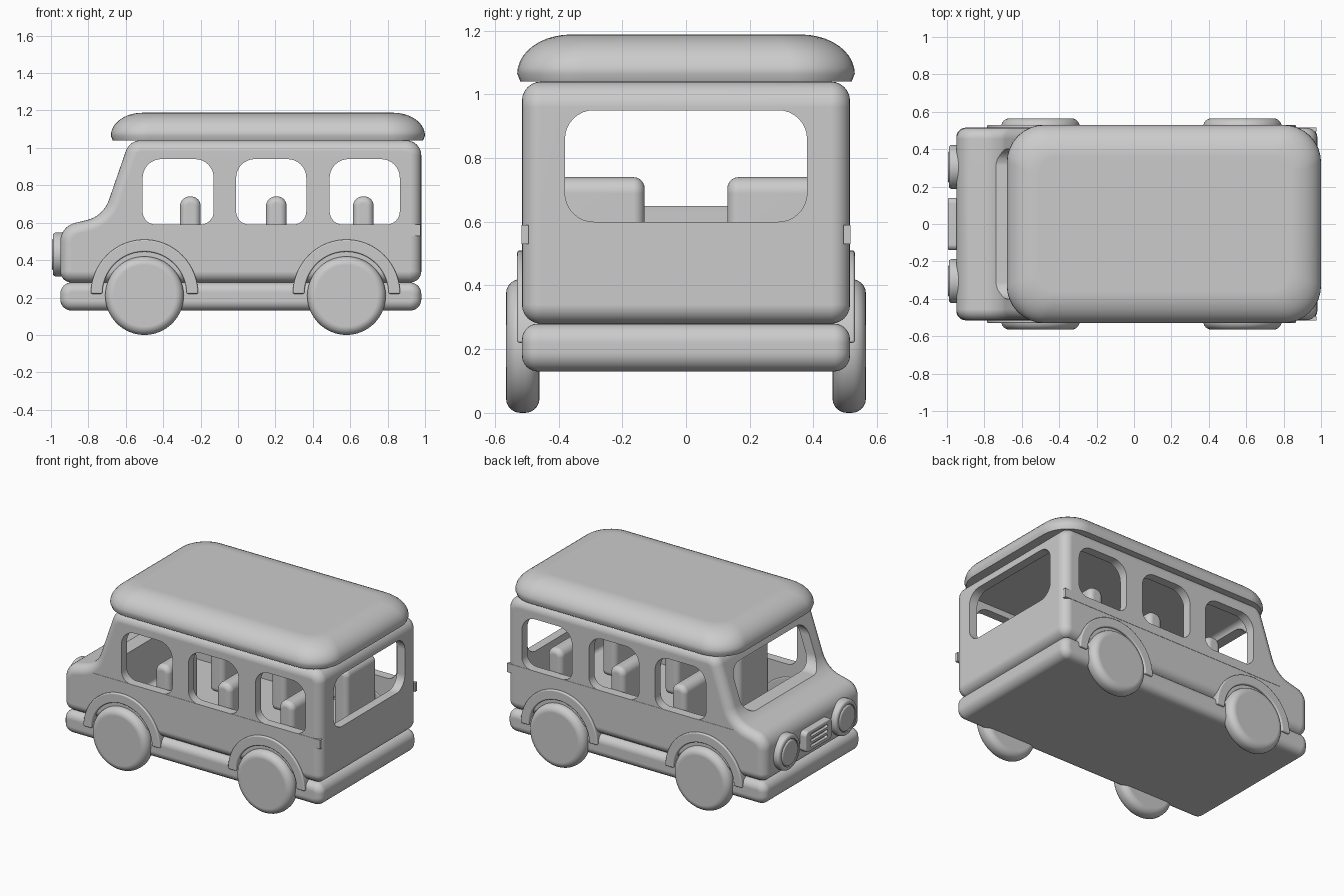
import bpy, bmesh, math
from mathutils import Vector

if "Cube" in bpy.data.objects:
    bpy.data.objects.remove(bpy.data.objects["Cube"])

grey = bpy.data.materials.new("plain grey")
grey.use_nodes = True
grey.diffuse_color = (0.6, 0.6, 0.6, 1)
grey.node_tree.nodes["Principled BSDF"].inputs["Base Color"].default_value = (0.6, 0.6, 0.6, 1)

# Maps profile (u, v) and depth w to space, by extrusion axis
PLACE = {"x": lambda u, v, w: (w, u, v),
         "y": lambda u, v, w: (u, w, v),
         "z": lambda u, v, w: (u, v, w)}


def fillet(corners, steps=8):
    """Round each (u, v, cut) corner with a circular arc."""
    out = []
    for i, (u, v, cut) in enumerate(corners):
        p = Vector((u, v))
        if cut == 0:
            out.append(p)
            continue
        d1 = (Vector(corners[i - 1][:2]) - p).normalized()
        d2 = (Vector(corners[(i + 1) % len(corners)][:2]) - p).normalized()
        wt = math.sin(d1.angle(d2) / 2)
        a, b = p + d1 * cut, p + d2 * cut
        for k in range(steps + 1):
            t = k / steps
            ka, kp, kb = (1 - t) ** 2, 2 * t * (1 - t) * wt, t * t
            out.append((a * ka + p * kp + b * kb) / (ka + kp + kb))
    return out


def rect(u0, u1, v0, v1, r=0.0, top=None):
    top = r if top is None else top
    return fillet([(u0, v0, r), (u1, v0, r), (u1, v1, top), (u0, v1, top)])


def circle(u, v, r, n=64):
    return [(u + r * math.cos(math.tau * i / n), v + r * math.sin(math.tau * i / n)) for i in range(n)]


def loft(name, loops):
    """Skin a stack of equal loops and cap both ends."""
    bm = bmesh.new()
    rings = [[bm.verts.new(p) for p in loop] for loop in loops]
    for a, b in zip(rings, rings[1:]):
        for i in range(len(a)):
            j = (i + 1) % len(a)
            bm.faces.new((a[i], a[j], b[j], b[i]))
    bm.faces.new(rings[0][::-1])
    bm.faces.new(rings[-1])
    bmesh.ops.recalc_face_normals(bm, faces=bm.faces)
    mesh = bpy.data.meshes.new(name)
    bm.to_mesh(mesh)
    bm.free()
    ob = bpy.data.objects.new(name, mesh)
    bpy.context.collection.objects.link(ob)
    mesh.materials.append(grey)
    return ob


def activate(ob):
    bpy.ops.object.select_all(action="DESELECT")
    ob.select_set(True)
    bpy.context.view_layer.objects.active = ob


def prism(name, pts, axis, lo, hi, bevel=0.0):
    """Extrude a profile along an axis and round its rims."""
    ob = loft(name, [[PLACE[axis](u, v, w) for u, v in pts] for w in (lo, hi)])
    if bevel:
        activate(ob)
        m = ob.modifiers.new("round", "BEVEL")
        m.width, m.segments, m.angle_limit = bevel, 6, math.radians(40)
        bpy.ops.object.modifier_apply(modifier=m.name)
    return ob


def carve(ob, cutters):
    activate(ob)
    for c in cutters:
        m = ob.modifiers.new("cut", "BOOLEAN")
        m.operation, m.solver, m.object = "DIFFERENCE", "EXACT", c
        bpy.ops.object.modifier_apply(modifier=m.name)
        bpy.data.objects.remove(c)


def finish(ob):
    activate(ob)
    bpy.ops.object.shade_smooth_by_angle(angle=math.radians(35))
    m = ob.modifiers.new("normals", "WEIGHTED_NORMAL")
    m.keep_sharp = True


parts = []

# Body shell with cabin and window openings
body = prism("body", fillet([(-0.95, 0.28, 0.06), (0.98, 0.28, 0.06), (0.98, 1.04, 0.08),
                             (-0.58, 1.04, 0.06), (-0.72, 0.635, 0.09), (-0.95, 0.58, 0.08)]),
             "y", -0.515, 0.515, 0.06)
cutters = [prism("cabin", fillet([(-0.64, 0.34, 0.03), (0.92, 0.34, 0.03), (0.92, 0.98, 0.03),
                                  (-0.53, 0.98, 0.03), (-0.64, 0.66, 0.03)]), "y", -0.455, 0.455)]
WINDOWS = [(-0.51, -0.13), (-0.01, 0.365), (0.49, 0.865)]
for a, b in WINDOWS:
    cutters.append(prism("side_cut", rect(a, b, 0.59, 0.94, 0.07, 0.1), "y", -0.7, 0.7))
cutters.append(prism("rear_cut", rect(-0.38, 0.38, 0.60, 0.95, 0.09), "x", 0.6, 1.2))
cutters.append(prism("front_cut", rect(-0.4, 0.4, 0.65, 0.95, 0.09), "x", -1.2, -0.5))
carve(body, cutters)
parts.append(body)

# Chassis slab that forms both bumpers
parts.append(prism("chassis", rect(-0.95, 0.98, 0.13, 0.28, 0.06), "y", -0.515, 0.515, 0.05))

# Domed roof
loops = [[(u, v, 1.04) for u, v in rect(-0.67, 0.99, -0.52, 0.52, 0.19)]]
for k in range(11):
    t = math.pi / 2 * k / 10
    s, z = 0.17 * (1 - math.cos(t)), 1.065 + 0.123 * math.sin(t)
    loops.append([(u, v, z) for u, v in
                  rect(-0.68 + s, 1.0 - s, -0.53 + s, 0.53 - s, 0.2 - s * 0.6)])
parts.append(loft("roof", loops))

# Seats in three rows on each side of the aisle
for x in (-0.255, 0.205, 0.67):
    for side, y0, y1 in (("left", 0.13, 0.45), ("right", -0.45, -0.13)):
        parts.append(prism(side + "_seat", rect(x - 0.055, x + 0.055, 0.33, 0.74, 0, 0.05),
                           "y", y0, y1, 0.035))

# Wheels, arches, belt strips and headlights, on both sides
for side, s in (("left", 1), ("right", -1)):
    for end, x in (("front", -0.5), ("rear", 0.58)):
        parts.append(prism(f"{end}_{side}_wheel", circle(x, 0.21, 0.21), "y",
                           *sorted((s * 0.46, s * 0.565)), 0.045))
        arc = [(math.cos(math.pi * i / 32), math.sin(math.pi * i / 32)) for i in range(33)]
        outline = [(x + 0.287 * c, 0.22 + 0.29 * h) for c, h in arc]
        outline += [(x + 0.225 * c, 0.22 + 0.225 * h) for c, h in reversed(arc)]
        parts.append(prism(f"{end}_{side}_arch", outline, "y", *sorted((s * 0.45, s * 0.53)), 0.008))
    parts.append(prism(side + "_belt_strip", rect(-0.72, 0.975, 0.53, 0.59), "y",
                       *sorted((s * 0.495, s * 0.517))))
    lamp = prism(side + "_headlight", circle(s * 0.305, 0.43, 0.118), "x", -0.99, -0.9, 0.018)
    carve(lamp, [prism("lamp_cut", circle(s * 0.305, 0.43, 0.09), "x", -1.1, -0.982)])
    parts.append(lamp)
    parts.append(prism(side + "_lens", circle(s * 0.305, 0.43, 0.085), "x", -0.995, -0.95, 0.012))

# Grille with slots
grille = prism("grille", rect(-0.14, 0.14, 0.36, 0.5, 0.03), "x", -0.995, -0.92, 0.008)
carve(grille, [prism("slot", rect(-0.09, 0.09, z - 0.01, z + 0.01, 0.009), "x", -1.1, -0.975)
               for z in (0.395, 0.43, 0.465)])
parts.append(grille)

for ob in parts:
    finish(ob)
